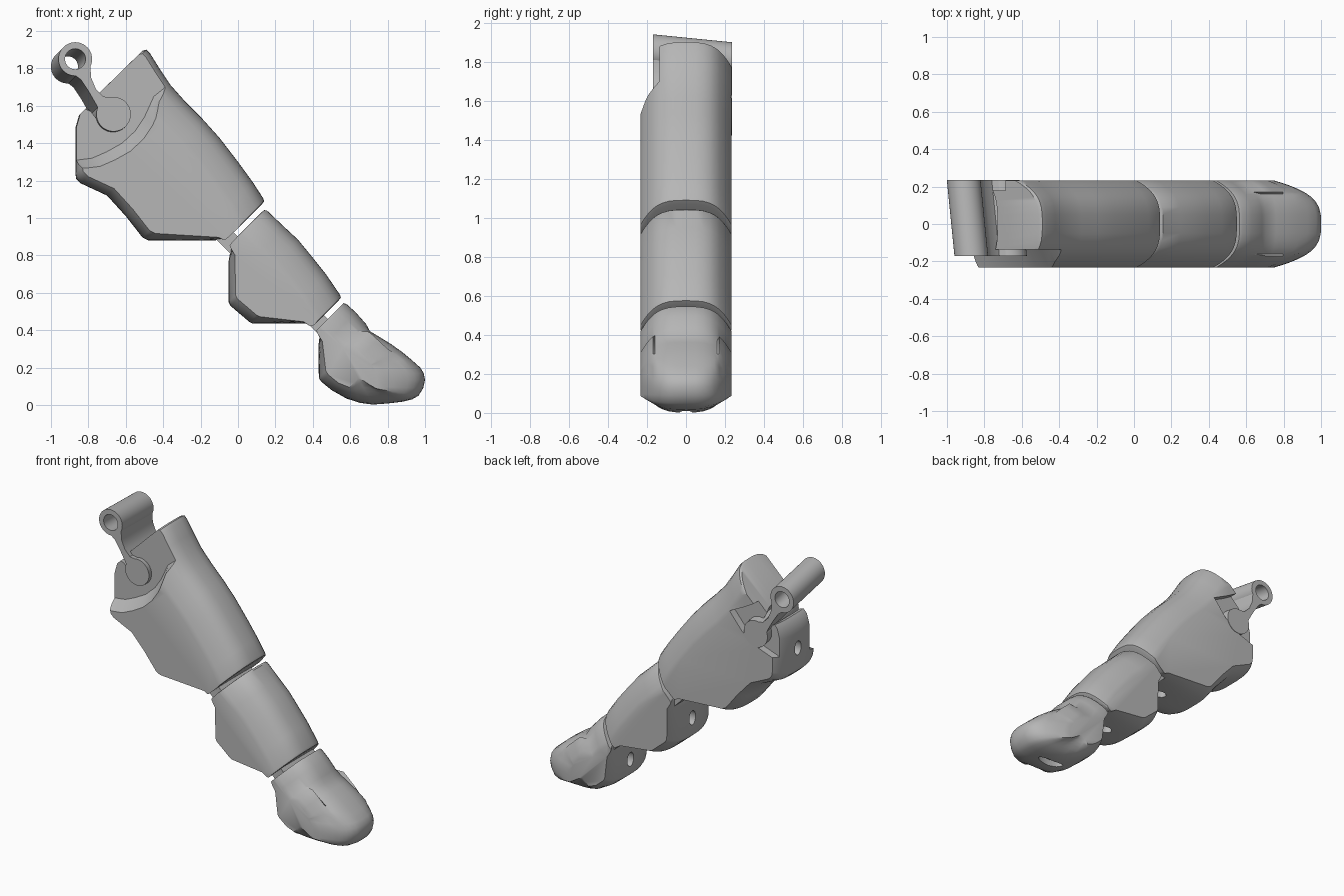
import bpy, bmesh, math

cube = bpy.data.objects.get("Cube")
if cube:
    bpy.data.objects.remove(cube, do_unlink=True)

GREY = bpy.data.materials.new("plain_grey")
GREY.use_nodes = True
TONE = (0.47, 0.47, 0.47, 1)
GREY.diffuse_color = TONE
GREY.node_tree.nodes["Principled BSDF"].inputs["Base Color"].default_value = TONE


def clamp(v, lo, hi):
    return max(lo, min(hi, v))


def loft(name, profile, ys, shape=lambda x, z, y: (x, z)):
    """Sweep an x-z outline across y; shape() adjusts each slice."""
    bm = bmesh.new()
    rings = []
    for y in ys:
        ring = []
        for x, z in profile:
            px, pz = shape(x, z, y)
            ring.append(bm.verts.new((px, y, pz)))
        rings.append(ring)
    n = len(profile)
    for a, b in zip(rings, rings[1:]):
        for i in range(n):
            j = (i + 1) % n
            bm.faces.new((a[i], a[j], b[j], b[i]))
    bm.faces.new(rings[0])
    bm.faces.new(rings[-1][::-1])
    bmesh.ops.recalc_face_normals(bm, faces=bm.faces)
    mesh = bpy.data.meshes.new(name)
    bm.to_mesh(mesh)
    bm.free()
    mesh.materials.append(GREY)
    ob = bpy.data.objects.new(name, mesh)
    bpy.context.collection.objects.link(ob)
    return ob


def activate(ob):
    bpy.ops.object.select_all(action="DESELECT")
    ob.select_set(True)
    bpy.context.view_layer.objects.active = ob


def cut(ob, cutter):
    cutter.hide_render = True
    mod = ob.modifiers.new("cut", "BOOLEAN")
    mod.operation = "DIFFERENCE"
    mod.solver = "EXACT"
    mod.object = cutter
    activate(ob)
    bpy.ops.object.modifier_apply(modifier=mod.name)
    bpy.data.objects.remove(cutter, do_unlink=True)


def smooth(ob):
    activate(ob)
    bpy.ops.object.shade_smooth_by_angle(angle=math.radians(35))


def circle(cx, cz, r, n=40):
    return [(cx + r * math.cos(2 * math.pi * i / n), cz + r * math.sin(2 * math.pi * i / n))
            for i in range(n)]


def rod(location, rotation, r, depth, stretch=1):
    bpy.ops.mesh.primitive_cylinder_add(vertices=24, radius=r, depth=depth,
                                        location=location, rotation=rotation)
    ob = bpy.context.object
    ob.scale.x = stretch
    return ob


def drop(y):
    return 0.125 * (abs(y) / 0.232) ** 3.3


def rounded(x, z, y):
    """Round the upper and lower sides, and the fingertip, towards the flanks."""
    d = drop(y)
    s, u = x + z, x - z
    k = clamp((s - 0.8) / 0.3, -0.3, 1) * d
    t = clamp((u - 0.5) / 0.25, 0, 1) * d
    if 0.27 < u < 0.72 and s > 0.98:          # nail bed and its raised border
        if abs(y) < 0.165:
            k *= 0.65
        else:
            k -= 0.1 * (0.72 - u)
    return x - k - t, z - k + t


HALF = [0, 0.05, 0.09, 0.125, 0.145, 0.16, 0.17, 0.19, 0.205, 0.22, 0.232]
SLICES = [-y for y in HALF[:0:-1]] + HALF

# Proximal segment
proximal = loft("proximal_segment", [
    (-0.51, 1.895), (-0.49, 1.9), (-0.47, 1.88), (-0.42, 1.8), (-0.36, 1.71), (-0.28, 1.62),
    (-0.19, 1.53), (-0.1, 1.43), (0, 1.3), (0.08, 1.19), (0.135, 1.105), (0.14, 1.09),
    (0.125, 1.07), (-0.02, 0.93), (-0.06, 0.9), (-0.12, 0.88), (-0.48, 0.88), (-0.51, 0.895),
    (-0.6, 1.01), (-0.7, 1.12), (-0.84, 1.185), (-0.865, 1.21), (-0.87, 1.24), (-0.87, 1.48),
    (-0.85, 1.55), (-0.82, 1.58), (-0.79, 1.57), (-0.76, 1.53), (-0.7, 1.62), (-0.73, 1.68),
], SLICES, rounded)


# Recesses beside the hinge socket, the front one with a sloping wall
def flare(x, z, y):
    f = clamp(-(y + 0.135) / 0.1, 0, 2)
    return x + 0.045 * f, z - 0.045 * f


cut(proximal, loft("front_recess_cutter", [
    (-1.1, 1.32), (-0.86, 1.31), (-0.78, 1.32), (-0.7, 1.355), (-0.62, 1.4), (-0.55, 1.465),
    (-0.5, 1.54), (-0.45, 1.65), (-0.4, 1.69), (-0.3, 1.8), (-0.3, 2.1), (-1.1, 2.1)],
    [-0.335, -0.135], flare))
cut(proximal, loft("back_recess_cutter", [
    (-1.1, 1.36), (-0.86, 1.37), (-0.72, 1.42), (-0.6, 1.5), (-0.5, 1.62), (-0.62, 1.68),
    (-0.74, 1.75), (-1.1, 1.75)], [0.18, 0.4]))

# Middle segment
middle = loft("middle_segment", [
    (0.125, 1.03), (0.14, 1.042), (0.155, 1.04), (0.25, 0.95), (0.32, 0.885), (0.39, 0.8),
    (0.47, 0.7), (0.545, 0.59), (0.55, 0.575), (0.535, 0.555), (0.44, 0.465), (0.4, 0.44),
    (0.34, 0.435), (0.08, 0.435), (0.06, 0.445), (-0.04, 0.53), (-0.05, 0.55), (-0.05, 0.77),
    (-0.04, 0.83), (-0.02, 0.88)], SLICES, rounded)

# Distal segment with nail
distal = loft("distal_segment", [
    (0.55, 0.53), (0.565, 0.545), (0.58, 0.54), (0.63, 0.495), (0.685, 0.433), (0.705, 0.395),
    (0.76, 0.362), (0.82, 0.325), (0.88, 0.282), (0.93, 0.24), (0.975, 0.2), (0.993, 0.17),
    (1.0, 0.135), (0.99, 0.09), (0.965, 0.05), (0.93, 0.03), (0.88, 0.018), (0.8, 0.008),
    (0.72, 0.002), (0.65, 0.012), (0.58, 0.035), (0.5, 0.08), (0.445, 0.125), (0.432, 0.145),
    (0.43, 0.32), (0.44, 0.39), (0.46, 0.44)], SLICES, rounded)

# Cord holes through the lower faces
for part, x, z in ((proximal, -0.87, 1.37), (middle, -0.05, 0.66), (distal, 0.43, 0.24)):
    cut(part, rod((x, 0, z), (0, math.pi / 2, 0), 0.035, 0.3, 1.4))
for part, x, z in ((proximal, -0.22, 0.88), (middle, 0.25, 0.435)):
    cut(part, rod((x, 0, z), (0, 0, 0), 0.035, 0.24, 1.4))
cut(distal, rod((0.72, 0, 0), (0, 0, 0), 0.032, 0.1, 3.2))

# Flexible hinge tabs in the gaps
tab = [(-0.14, 0.91), (-0.07, 0.97), (0.06, 0.84), (-0.01, 0.78)]
loft("upper_hinge_tab", tab, [-0.18, 0.18])
loft("lower_hinge_tab", [(x + 0.48, z - 0.44) for x, z in tab], [-0.18, 0.18])


# Snap-in link: tube, web and pin, leaning slightly across its width
def lean(x, z, y):
    f = (y + 0.17) / 0.4
    return x - 0.04 * f, z - 0.04 * f


SPAN = [-0.17, 0.235]
tube = loft("link_tube", circle(-0.87, 1.85, 0.09), SPAN, lean)
cut(tube, loft("tube_bore_cutter", circle(-0.87, 1.85, 0.055), [-0.3, 0.4], lean))
web = loft("link_web", [
    (-0.9, 1.785), (-0.83, 1.8), (-0.79, 1.815), (-0.785, 1.75), (-0.76, 1.69), (-0.72, 1.65),
    (-0.66, 1.64), (-0.68, 1.56), (-0.74, 1.57), (-0.76, 1.61), (-0.8, 1.68), (-0.84, 1.74)],
    SPAN, lean)
pin = loft("link_pin", circle(-0.665, 1.555, 0.092), SPAN, lean)

for ob in (proximal, middle, distal, tube, web, pin):
    smooth(ob)
